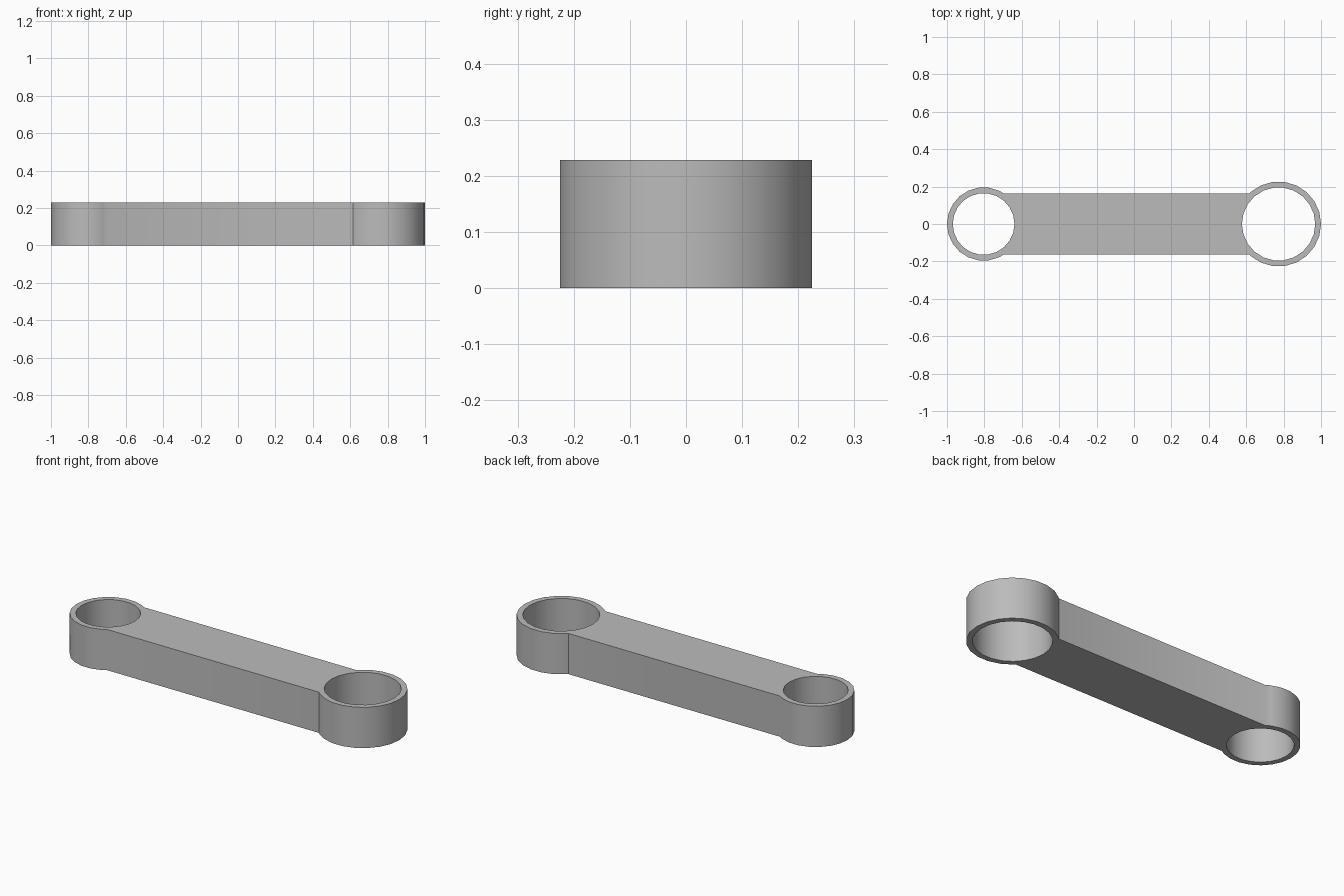
import bpy, bmesh, math
from math import cos, sin, pi, asin

cube = bpy.data.objects.get("Cube")
if cube:
    bpy.data.objects.remove(cube, do_unlink=True)

HEIGHT = 0.228
HALF_BAR = 0.163
WALL = 0.031
SMALL = (-0.804, 0.196, 22)   # centre x, outer radius, sides
LARGE = (0.773, 0.227, 22)

# Single grey metal
grey = bpy.data.materials.new("grey metal")
grey.use_nodes = True
colour = (0.5, 0.5, 0.5, 1)
grey.diffuse_color = colour
grey.node_tree.nodes["Principled BSDF"].inputs["Base Color"].default_value = colour


def end_arc(cx, radius, sides, facing):
    """Outer arc of one ring, from the lower bar edge to the upper one."""
    neck = pi - asin(HALF_BAR / radius)
    step = 2 * pi / sides
    inner = [i * step for i in range(-sides, sides + 1) if abs(i * step) < neck - 0.02]
    return [(cx + facing * radius * cos(a), facing * radius * sin(a))
            for a in [-neck, *inner, neck]]


def bore(cx, radius, sides):
    """Round hole of one ring."""
    r = radius - WALL
    return [(cx + r * cos(2 * pi * i / sides), r * sin(2 * pi * i / sides))
            for i in range(sides)]


# Filled flat outline with two bores, extruded to full height
curve = bpy.data.curves.new("link_profile", "CURVE")
curve.dimensions = "2D"
curve.fill_mode = "BOTH"
curve.extrude = HEIGHT / 2
outline = end_arc(*LARGE, 1) + end_arc(*SMALL, -1)
for loop in (outline, bore(*SMALL), bore(*LARGE)):
    spline = curve.splines.new("POLY")
    spline.points.add(len(loop) - 1)
    for point, (x, y) in zip(spline.points, loop):
        point.co = (x, y, 0, 1)
    spline.use_cyclic_u = True

# Turn the profile into a welded mesh standing on the ground
source = bpy.data.objects.new("link_profile", curve)
bpy.context.scene.collection.objects.link(source)
bpy.context.view_layer.update()
depsgraph = bpy.context.evaluated_depsgraph_get()
mesh = bpy.data.meshes.new_from_object(source.evaluated_get(depsgraph))
bpy.data.objects.remove(source, do_unlink=True)

bm = bmesh.new()
bm.from_mesh(mesh)
bmesh.ops.remove_doubles(bm, verts=bm.verts, dist=0.0005)
bmesh.ops.translate(bm, verts=bm.verts, vec=(0, 0, HEIGHT / 2))
bmesh.ops.recalc_face_normals(bm, faces=bm.faces)
bm.to_mesh(mesh)
bm.free()

mesh.materials.clear()
mesh.materials.append(grey)
link = bpy.data.objects.new("connecting_link", mesh)
bpy.context.scene.collection.objects.link(link)
bpy.context.view_layer.objects.active = link
link.select_set(True)
bpy.ops.object.shade_smooth_by_angle(angle=math.radians(30))
